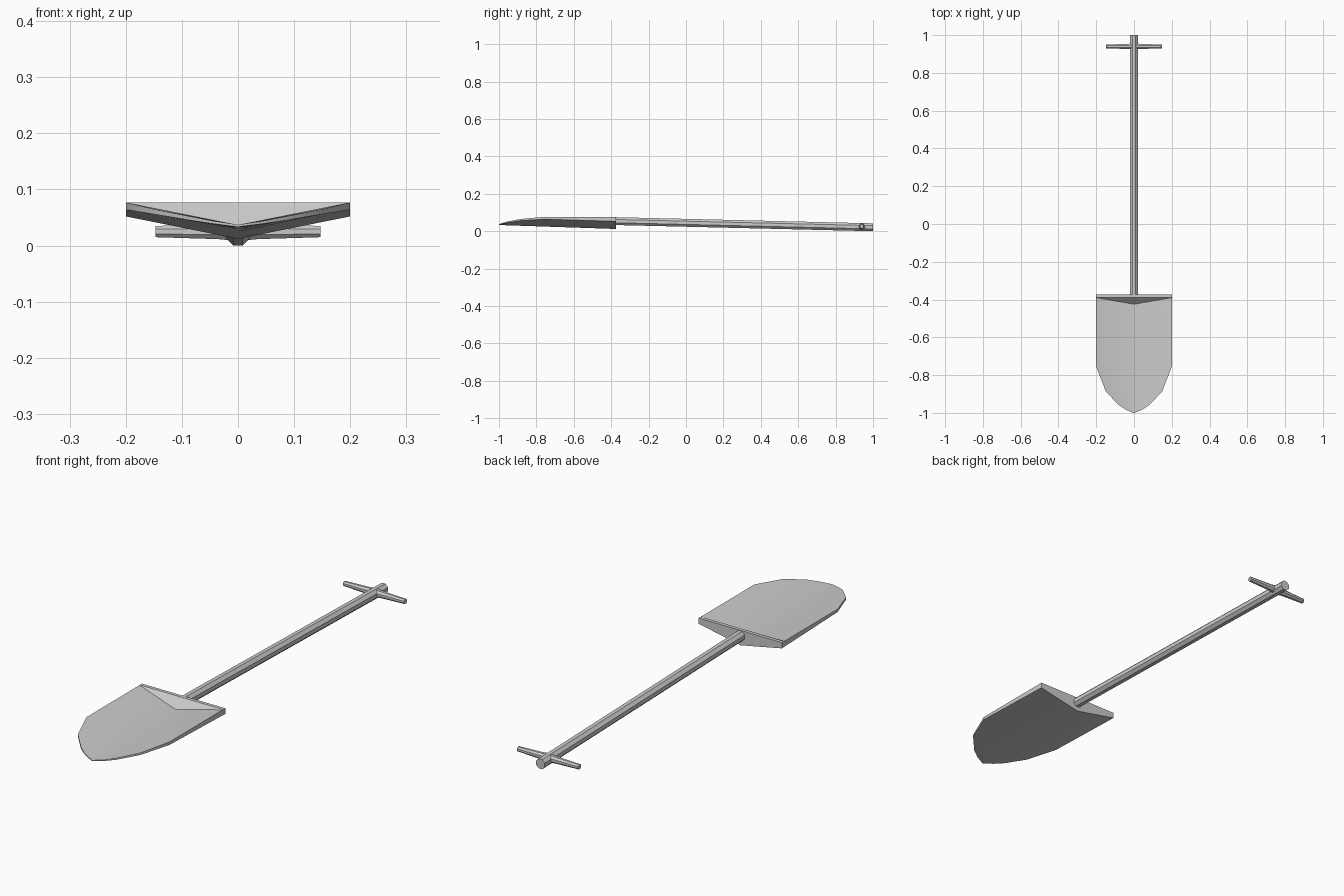
import bpy, bmesh, math
from mathutils import Matrix, Vector

cube = bpy.data.objects.get("Cube")
if cube:
    bpy.data.objects.remove(cube, do_unlink=True)

# Single flat grey
grey = bpy.data.materials.new("grey_metal")
grey.use_nodes = True
colour = (0.6, 0.6, 0.6, 1)
grey.diffuse_color = colour
grey.node_tree.nodes["Principled BSDF"].inputs["Base Color"].default_value = colour


def loft(name, rings):
    """Skin a list of closed rings and cap both ends."""
    bm = bmesh.new()
    loops = [[bm.verts.new(p) for p in ring] for ring in rings]
    n = len(loops[0])
    for a, b in zip(loops, loops[1:]):
        for i in range(n):
            j = (i + 1) % n
            bm.faces.new((a[i], a[j], b[j], b[i]))
    for end in (loops[0], loops[-1]):
        # two quads per cap, split along the centre line
        bm.faces.new((end[0], end[1], end[4], end[5])) if n == 6 else bm.faces.new(end)
        if n == 6:
            bm.faces.new((end[1], end[2], end[3], end[4]))
    bmesh.ops.recalc_face_normals(bm, faces=bm.faces)
    mesh = bpy.data.meshes.new(name)
    bm.to_mesh(mesh)
    bm.free()
    mesh.materials.append(grey)
    obj = bpy.data.objects.new(name, mesh)
    bpy.context.collection.objects.link(obj)
    bpy.ops.object.select_all(action='DESELECT')
    obj.select_set(True)
    bpy.context.view_layer.objects.active = obj
    bpy.ops.object.shade_smooth_by_angle(angle=math.radians(30))
    return obj


def octagon(centre, axis, apothem):
    """Octagon with a flat top, perpendicular to the axis."""
    axis = Vector(axis).normalized()
    side = axis.cross(Vector((0, 0, 1))).normalized()
    up = side.cross(axis)
    r = apothem / math.cos(math.pi / 8)
    angles = [math.pi / 8 + i * math.pi / 4 for i in range(8)]
    return [Vector(centre) + side * r * math.cos(a) + up * r * math.sin(a) for a in angles]


# Blade: shallow V sections from the tip to the closed back wall
# rim y, half width, rim top, rim thickness, floor y, floor height
stations = [
    (-1.0, 0.004, 0.038, 0.004, -1.0, 0.037),
    (-0.982, 0.045, 0.044, 0.005, -0.982, 0.037),
    (-0.955, 0.085, 0.052, 0.007, -0.955, 0.037),
    (-0.885, 0.15, 0.065, 0.009, -0.885, 0.037),
    (-0.755, 0.2, 0.077, 0.013, -0.755, 0.037),
    (-0.39, 0.2, 0.077, 0.024, -0.425, 0.037),
    (-0.388, 0.2, 0.077, 0.024, -0.388, 0.077),
    (-0.373, 0.2, 0.077, 0.025, -0.373, 0.077),
]
sections = []
for y, w, top, thick, floor_y, floor in stations:
    keel = 0.033 - 0.021 * (y + 1) / 0.625
    sections.append([(-w, y, top), (0, floor_y, floor), (w, y, top),
                     (w, y, top - thick), (0, y, keel), (-w, y, top - thick)])
loft("blade", sections)

# Shaft: long octagonal rod sloping down to the grip
start, end = Vector((0, -0.38, 0.054)), Vector((0, 0.9995, 0.021))
loft("shaft", [octagon(p, end - start, 0.021) for p in (start, end)])

# Grip: crossbar tapering towards both ends
grip = [(-0.147, 0.010), (-0.035, 0.0135), (0, 0.017), (0.035, 0.0135), (0.147, 0.010)]
loft("grip", [octagon((x, 0.94, 0.025), (1, 0, 0), r) for x, r in grip])
